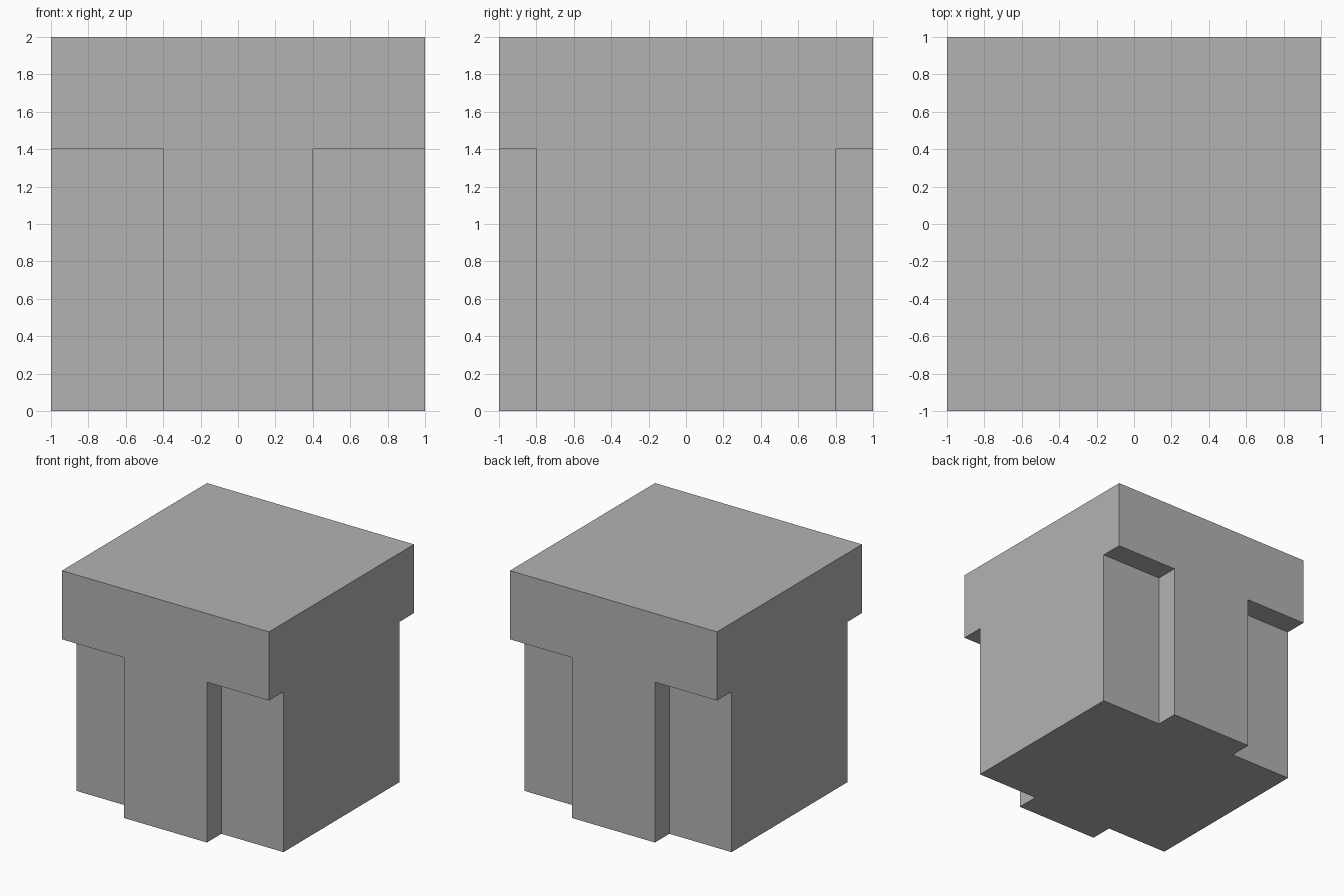
import bpy
import bmesh
from mathutils import Matrix, Vector

if "Cube" in bpy.data.objects:
    bpy.data.objects.remove(bpy.data.objects["Cube"], do_unlink=True)

# One plain grey for the whole block
GREY = (0.45, 0.45, 0.45, 1)
grey = bpy.data.materials.new("plain_grey")
grey.use_nodes = True
grey.diffuse_color = GREY
grey.node_tree.nodes["Principled BSDF"].inputs["Base Color"].default_value = GREY


def add_box(bm, low, high):
    low, high = Vector(low), Vector(high)
    place = Matrix.Translation((low + high) / 2) @ Matrix.Diagonal((high - low).to_4d())
    bmesh.ops.create_cube(bm, size=1, matrix=place)


def make_object(name, boxes):
    bm = bmesh.new()
    for low, high in boxes:
        add_box(bm, low, high)
    mesh = bpy.data.meshes.new(name)
    bm.to_mesh(mesh)
    bm.free()
    mesh.materials.append(grey)
    obj = bpy.data.objects.new(name, mesh)
    bpy.context.collection.objects.link(obj)
    return obj


# Full block
block = make_object("notched_block", [((-1, -1, 0), (1, 1, 2))])

# Corner notches, overshooting the block on their open sides
notches = []
for sx in (-1, 1):
    for sy in (-1, 1):
        xs = sorted((sx * 0.4, sx * 1.2))
        ys = sorted((sy * 0.8, sy * 1.2))
        notches.append(((xs[0], ys[0], -0.2), (xs[1], ys[1], 1.4)))
cutter = make_object("corner_notch_cutter", notches)
cutter.hide_render = True

# Cut the notches, bake the result and drop the cutter
cut = block.modifiers.new("corner_notches", "BOOLEAN")
cut.operation = "DIFFERENCE"
cut.solver = "EXACT"
cut.object = cutter
graph = bpy.context.evaluated_depsgraph_get()
graph.update()
block.data = bpy.data.meshes.new_from_object(block.evaluated_get(graph))
block.modifiers.clear()
bpy.data.objects.remove(cutter, do_unlink=True)
